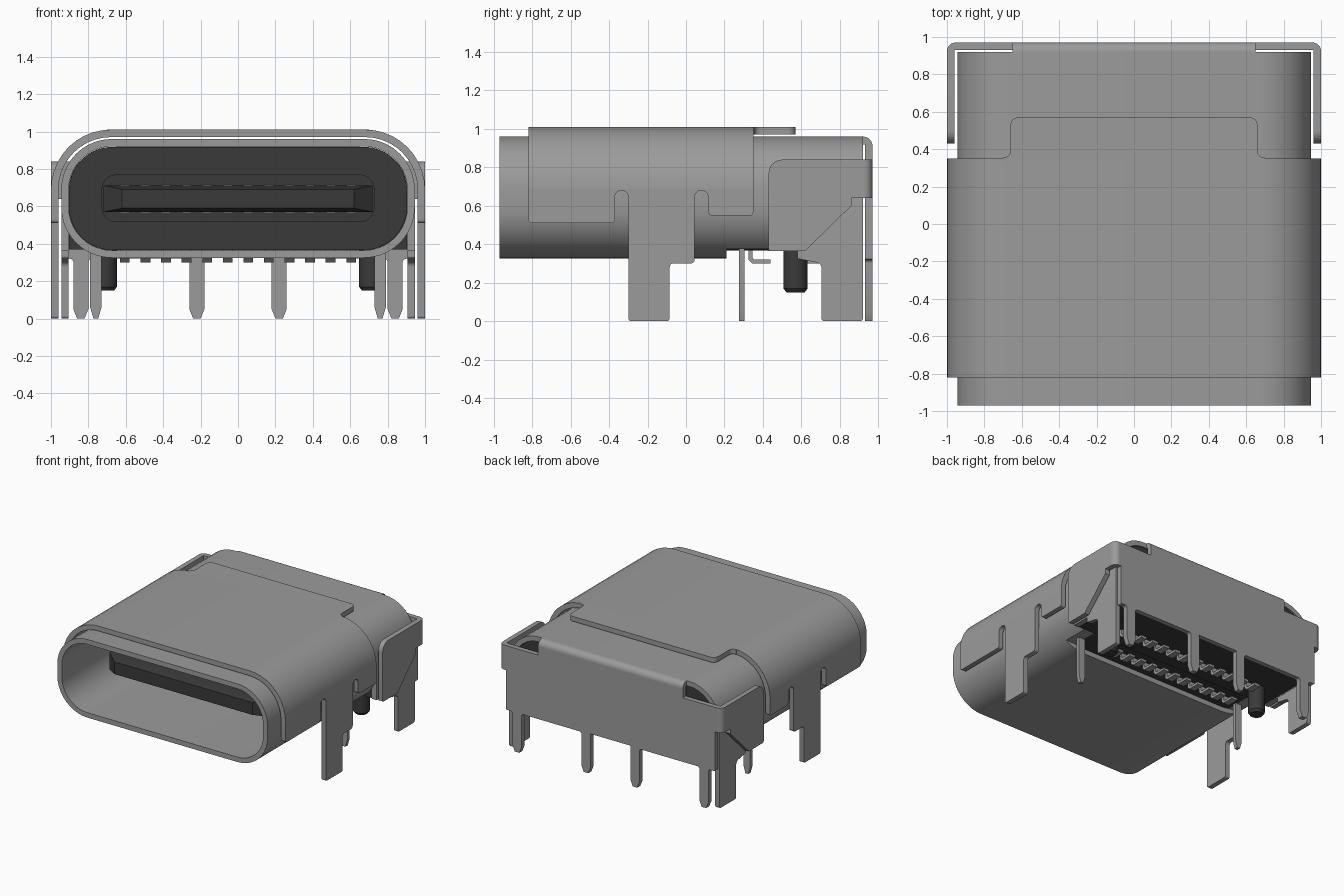
import bpy, bmesh, math
from mathutils import Vector

cube = bpy.data.objects.get("Cube")
if cube:
    bpy.data.objects.remove(cube, do_unlink=True)


def material(name, value):
    m = bpy.data.materials.new(name)
    m.use_nodes = True
    col = (value, value, value, 1)
    m.diffuse_color = col
    m.node_tree.nodes["Principled BSDF"].inputs["Base Color"].default_value = col
    return m


STEEL = material("grey steel", 0.33)
PLASTIC = material("black plastic", 0.042)


def rounded(pts, seg=10):
    """2D outline from (a, b, radius) corners."""
    out = []
    for i, (a, b, r) in enumerate(pts):
        p = Vector((a, b))
        if r == 0:
            out.append((a, b))
            continue
        u = (Vector(pts[i - 1][:2]) - p).normalized()
        v = (Vector(pts[(i + 1) % len(pts)][:2]) - p).normalized()
        half = u.angle(v) / 2
        c = p + (u + v).normalized() * (r / math.sin(half))
        s = p + u * (r / math.tan(half)) - c
        e = p + v * (r / math.tan(half)) - c
        turn = math.atan2(s.x * e.y - s.y * e.x, s.dot(e))
        for k in range(seg + 1):
            t = turn * k / seg
            out.append((c.x + s.x * math.cos(t) - s.y * math.sin(t),
                        c.y + s.x * math.sin(t) + s.y * math.cos(t)))
    return out


def place(pts, axis, d):
    """Put a 2D outline in space at distance d along the axis."""
    if axis == 'x':
        return [(d, a, b) for a, b in pts]
    if axis == 'y':
        return [(a, d, b) for a, b in pts]
    return [(a, b, d) for a, b in pts]


def loft(name, rings, mat, cyclic=False):
    bm = bmesh.new()
    vs = [[bm.verts.new(p) for p in ring] for ring in rings]
    n = len(vs[0])
    for i in range(len(vs) if cyclic else len(vs) - 1):
        a, b = vs[i], vs[(i + 1) % len(vs)]
        for k in range(n):
            bm.faces.new((a[k], a[(k + 1) % n], b[(k + 1) % n], b[k]))
    if not cyclic:
        bm.faces.new(vs[0])
        bm.faces.new(vs[-1])
    bmesh.ops.recalc_face_normals(bm, faces=bm.faces)
    me = bpy.data.meshes.new(name)
    bm.to_mesh(me)
    bm.free()
    me.materials.append(mat)
    me.shade_smooth()
    me.set_sharp_from_angle(angle=math.radians(30))
    ob = bpy.data.objects.new(name, me)
    bpy.context.collection.objects.link(ob)
    return ob


def prism(name, pts, axis, lo, hi, mat=STEEL):
    return loft(name, [place(pts, axis, lo), place(pts, axis, hi)], mat)


def box(name, x0, x1, y0, y1, z0, z1, mat=STEEL):
    return prism(name, [(x0, y0), (x1, y0), (x1, y1), (x0, y1)], 'z', z0, z1, mat)


def slot(hw, z0, z1, r):
    return rounded([(0, z0, 0), (hw, z0, r), (hw, z1, r), (-hw, z1, r), (-hw, z0, r)])


def arch(hw, z0, z1, r):
    return rounded([(hw, z0, 0), (hw, z1, r), (-hw, z1, r), (-hw, z0, 0)])


# Inner shell: closed tube at the mouth, open underneath at the rear
outer, inner = slot(0.945, 0.325, 0.96, 0.27), slot(0.905, 0.365, 0.92, 0.23)
loft("inner_shell", [place(outer, 'y', -0.97), place(outer, 'y', 0.21),
                     place(inner, 'y', 0.21), place(inner, 'y', -0.97)], STEEL, True)
cut = [p for p in outer if p[1] > 0.36] + [p for p in reversed(inner) if p[1] > 0.37]
prism("inner_shell_middle", cut, 'y', 0.21, 0.43)
rear = arch(0.945, 0.365, 0.96, 0.27) + arch(0.905, 0.365, 0.92, 0.23)[::-1]
prism("inner_shell_rear", rear, 'y', 0.43, 0.92)

# Outer cover: arched top, tongue and slotted side plates with legs
cover = arch(1.0, 0.69, 1.01, 0.32) + arch(0.96, 0.69, 0.97, 0.28)[::-1]
prism("outer_cover", cover, 'y', -0.82, 0.35)
prism("cover_tongue", rounded([(-0.70, 0.34, 0), (-0.70, 0.355, 0), (-0.66, 0.355, 0.035),
                               (-0.66, 0.57, 0.04), (0.66, 0.57, 0.04), (0.66, 0.355, 0.035),
                               (0.70, 0.355, 0), (0.70, 0.34, 0)], 5), 'z', 0.97, 1.01)
cover_side = rounded([
    (-0.82, 0.69, 0), (-0.82, 0.51, 0.02), (-0.37, 0.51, 0.02), (-0.37, 0.68, 0.034),
    (-0.30, 0.68, 0.034), (-0.30, 0, 0.015), (-0.085, 0, 0.015), (-0.085, 0.30, 0.02),
    (0.045, 0.30, 0.02), (0.045, 0.68, 0.034), (0.115, 0.68, 0.034), (0.115, 0.55, 0.02),
    (0.35, 0.55, 0.015), (0.35, 0.69, 0)], 5)

# Rear wings with the diagonal corner, the legs beneath them, and the corner bends
wing = rounded([(0.92, 0.84, 0), (0.43, 0.84, 0.07), (0.43, 0.365, 0.01), (0.62, 0.365, 0),
                (0.86, 0.60, 0), (0.86, 0.64, 0), (0.92, 0.64, 0)], 6)
rear_leg = rounded([(0.58, 0.40, 0), (0.58, 0.325, 0.01), (0.705, 0.30, 0.03),
                    (0.705, 0, 0.015), (0.92, 0, 0.015), (0.92, 0.40, 0)], 5)
for s, side in ((1, "left"), (-1, "right")):
    prism("cover_side_" + side, cover_side, 'x', s * 0.96, s * 1.0)
    prism("rear_wing_" + side, wing, 'x', s * 0.96, s * 1.0)
    prism("rear_leg_" + side, rear_leg, 'x', s * 0.907, s * 0.945)
    bend = [(s * x, y) for x, y in rounded(
        [(0.95, 0.97, 0), (1.0, 0.97, 0.045), (1.0, 0.92, 0), (0.96, 0.92, 0),
         (0.96, 0.93, 0), (0.95, 0.93, 0)], 6)]
    prism("wing_bend_" + side, bend, 'z', 0.64, 0.84)

    # Thin ground pin and plastic locating peg
    pin = [(0.73, 0.38), (0.73, 0.06), (0.747, 0), (0.773, 0), (0.79, 0.06), (0.79, 0.38)]
    prism("ground_pin_" + side, [(s * a, b) for a, b in pin], 'y', 0.275, 0.305)
    rings = []
    for z, r in ((0.40, 0.063), (0.17, 0.063), (0.15, 0.048)):
        rings.append([(s * 0.71 + r * math.cos(t * math.pi / 12),
                       0.57 + r * math.sin(t * math.pi / 12), z) for t in range(24)])
    loft("locating_peg_" + side, rings, PLASTIC)

# Back plate with four pointed legs, bent over into the top
half = rounded([(0.18, 0.32, 0.02), (0.18, 0.05, 0), (0.20, 0, 0), (0.24, 0, 0),
                (0.26, 0.05, 0), (0.26, 0.32, 0.02), (0.80, 0.32, 0.02), (0.80, 0.05, 0),
                (0.82, 0, 0), (0.86, 0, 0), (0.88, 0.05, 0), (0.88, 0.32, 0.02),
                (0.94, 0.32, 0.01), (0.94, 0.64, 0), (0.95, 0.64, 0), (0.95, 0.84, 0),
                (0.65, 0.84, 0), (0.65, 0.91, 0)], 5)
prism("back_plate", half + [(-a, b) for a, b in reversed(half)], 'y', 0.93, 0.97)
prism("back_bend", rounded([(0.91, 0.96, 0), (0.97, 0.96, 0.048), (0.97, 0.91, 0),
                            (0.93, 0.91, 0), (0.93, 0.92, 0), (0.91, 0.92, 0)], 8),
      'x', -0.65, 0.65)

# Plastic body filling the rear of the shell
prism("body_front", slot(0.903, 0.367, 0.918, 0.229), 'y', 0.20, 0.43, PLASTIC)
prism("body_rear", arch(0.904, 0.37, 0.918, 0.23), 'y', 0.43, 0.91, PLASTIC)

# Tongue inside the mouth, with its thicker base
prism("tongue_base", slot(0.73, 0.515, 0.77, 0.08), 'y', 0.0, 0.21, PLASTIC)
rings = []
for y, hw, z0, z1 in ((-0.70, 0.62, 0.59, 0.69), (-0.62, 0.72, 0.57, 0.712),
                      (0.01, 0.72, 0.57, 0.712)):
    rings.append(place([(-hw, z0), (hw, z0), (hw, z1), (-hw, z1)], 'y', y))
loft("tongue", rings, PLASTIC)

# Contacts: strips on the tongue and two rows of tails underneath
tail = [(0.0, 0.40), (0.0, 0.32), (0.02, 0.30), (0.115, 0.30), (0.115, 0.32),
        (0.03, 0.32), (0.02, 0.33), (0.02, 0.40)]
for i in range(12):
    x = (i - 5.5) * 0.11
    for z, level in ((0.712, "upper"), (0.564, "lower")):
        box(f"{level}_contact_{i + 1}", x - 0.025, x + 0.025, -0.58, 0.0, z, z + 0.006)
    for y, row in ((0.325, "front"), (0.59, "rear")):
        prism(f"{row}_tail_{i + 1}", [(y + a, b) for a, b in tail], 'x', x - 0.026, x + 0.026)
